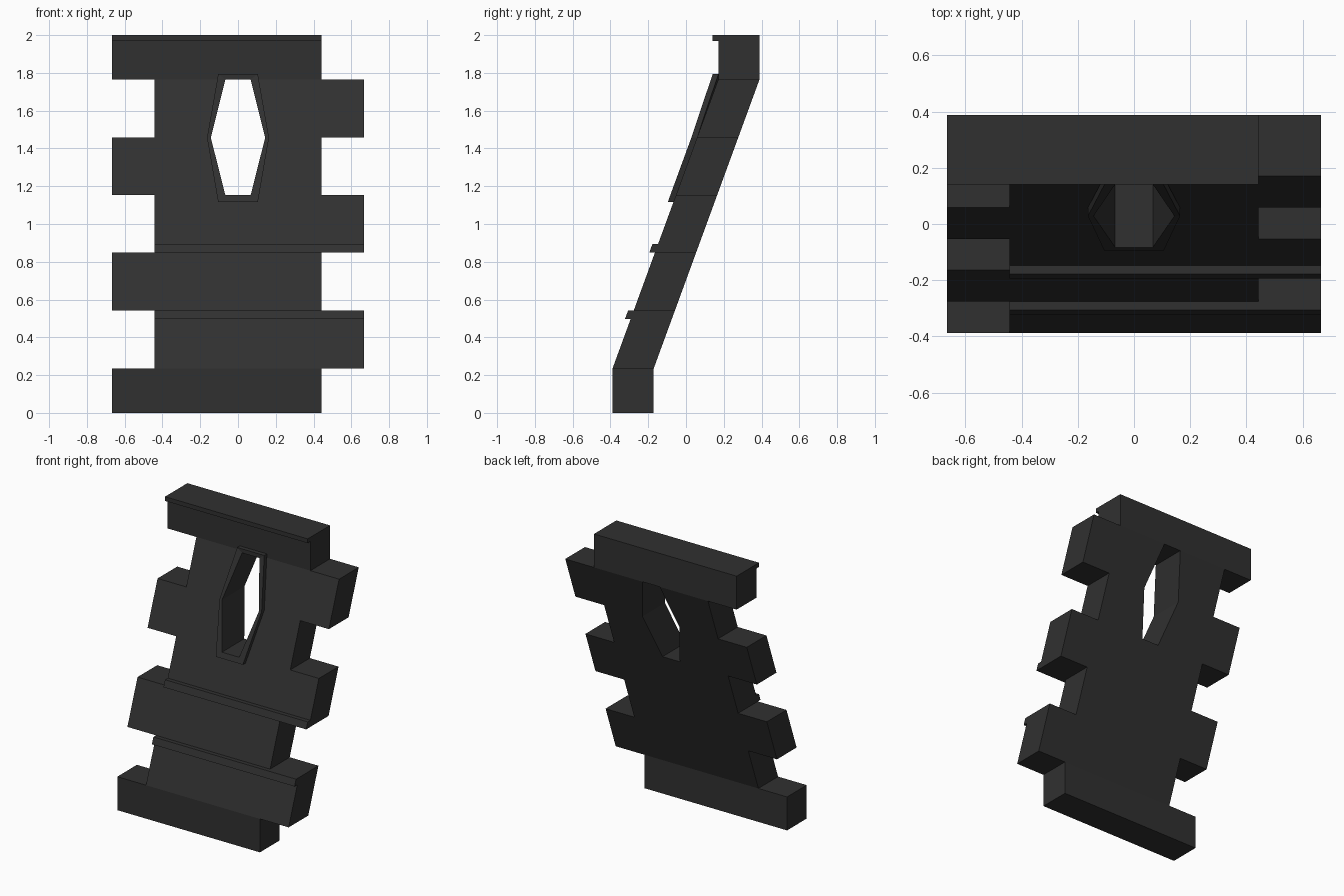
import bpy, bmesh

cube = bpy.data.objects.get("Cube")
if cube:
    bpy.data.objects.remove(cube, do_unlink=True)

DEPTH, LEDGE = 0.218, 0.03
CORE, TOOTH = 0.443, 0.666            # half widths without and with the teeth
ROWS = [0, 0.235, 0.542, 0.849, 1.153, 1.457, 1.765, 2]
LOW, MID, HIGH = ROWS[4:7]            # heights of the window corners

mat = bpy.data.materials.new("dark charcoal")
mat.use_nodes = True
color = (0.03, 0.03, 0.03, 1)
mat.diffuse_color = color
bsdf = mat.node_tree.nodes["Principled BSDF"]
bsdf.inputs["Base Color"].default_value = color
bsdf.inputs["Roughness"].default_value = 0.8


def front(z):
    """Front surface: upright foot, leaning middle, upright head."""
    t = (min(max(z, ROWS[1]), HIGH) - ROWS[1]) / (HIGH - ROWS[1])
    return -0.389 + 0.56 * t


def slab(name, polygons, offset, depth):
    """Lay (x, z) polygons on the front surface and thicken them backwards."""
    bm = bmesh.new()
    for poly in polygons:
        bm.faces.new([bm.verts.new((x, front(z) + offset, z)) for x, z in poly])
    bmesh.ops.remove_doubles(bm, verts=bm.verts[:], dist=0.0005)
    result = bmesh.ops.extrude_face_region(bm, geom=bm.faces[:], use_keep_orig=True)
    moved = [v for v in result["geom"] if isinstance(v, bmesh.types.BMVert)]
    bmesh.ops.translate(bm, verts=moved, vec=(0, depth, 0))
    bmesh.ops.dissolve_limit(bm, angle_limit=0.005, verts=bm.verts[:], edges=bm.edges[:])
    bmesh.ops.recalc_face_normals(bm, faces=bm.faces[:])
    mesh = bpy.data.meshes.new(name)
    bm.to_mesh(mesh)
    bm.free()
    mesh.materials.append(mat)
    obj = bpy.data.objects.new(name, mesh)
    bpy.context.collection.objects.link(obj)
    return obj


def columns(z):
    """Column edges of the wall; the middle pair follows the window."""
    w = 0.144 if z == MID else 0.067
    return [-TOOTH, -CORE, -w, w, CORE, TOOTH]


# Wall: rows whose teeth alternate left and right, with the window left open
cells = []
for row, (z0, z1) in enumerate(zip(ROWS, ROWS[1:])):
    a, b = columns(z0), columns(z1)
    for col in range(5):
        window = col == 2 and LOW <= z0 < HIGH
        gap = col == (4 if row % 2 == 0 else 0)
        if not window and not gap:
            cells.append([(a[col], z0), (a[col + 1], z0),
                          (b[col + 1], z1), (b[col], z1)])
slab("wall", cells, 0, DEPTH)


# Raised frame around the window
def hexagon(end, middle, low, high):
    return [(-end, low), (end, low), (middle, MID),
            (end, high), (-end, high), (-middle, MID)]


inner = hexagon(0.067, 0.144, LOW, HIGH)
outer = hexagon(0.105, 0.164, LOW - 0.037, HIGH + 0.028)
ring = [[outer[i], outer[(i + 1) % 6], inner[(i + 1) % 6], inner[i]] for i in range(6)]
slab("window_frame", ring, -LEDGE, LEDGE)

# Thin ledges across the front
for name, x0, x1, z0, z1 in [
        ("lower_ledge", -CORE, TOOTH, 0.497, ROWS[2]),
        ("middle_ledge", -CORE, TOOTH, ROWS[3], 0.895),
        ("top_ledge", -TOOTH, CORE, 1.97, ROWS[7])]:
    slab(name, [[(x0, z0), (x1, z0), (x1, z1), (x0, z1)]], -LEDGE, LEDGE)
